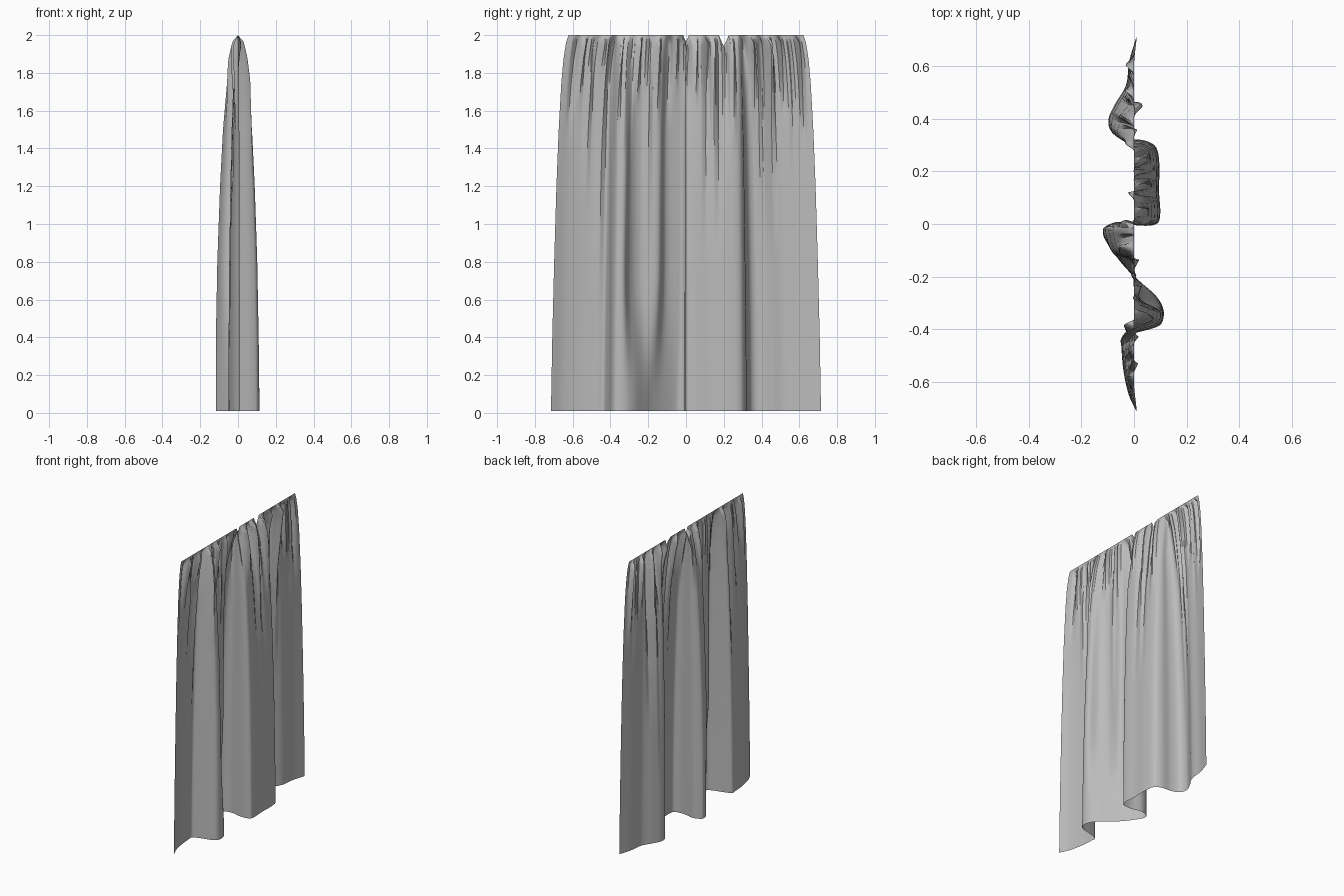
import bpy, bmesh, math, random
from mathutils import Vector

if "Cube" in bpy.data.objects:
    bpy.data.objects.remove(bpy.data.objects["Cube"])

random.seed(7)

# Hem line of the cloth as (x, y), from one side edge to the other
HEM = [(.01, -.715), (-.02, -.65), (-.04, -.56), (-.048, -.47), (-.047, -.435), (.0, -.416),
       (.075, -.396), (.107, -.375), (.112, -.325), (.085, -.275), (.03, -.225), (-.02, -.18),
       (-.07, -.12), (-.115, -.05), (-.115, -.015), (-.06, .008), (.02, -.006), (.085, .0),
       (.1, .04), (.095, .13), (.097, .22), (.085, .29), (.04, .318), (-.03, .325),
       (-.085, .35), (-.097, .4), (-.07, .46), (-.03, .53), (-.018, .62), (.01, .715)]
# Higher up, the slanted stretch of the hem turns into two steeper walls
STEPPED = {8: (.105, -.335), 9: (.04, -.305), 10: (.0, -.25), 11: (-.01, -.15), 12: (-.085, -.115)}
UPPER = [STEPPED.get(i, p) for i, p in enumerate(HEM)]

# Height, depth of the big folds, and half width of the sheet
FALL = [(0, 1, .715), (.4, .97, .708), (.8, .91, .698), (1.2, .79, .686), (1.5, .66, .674),
        (1.75, .48, .66), (1.88, .34, .648), (1.96, .18, .635), (2, .0, .622)]


def fall(z):
    for a, b in zip(FALL, FALL[1:]):
        if z <= b[0]:
            t = (z - a[0]) / (b[0] - a[0])
            return a[1] + (b[1] - a[1]) * t, a[2] + (b[2] - a[2]) * t
    return FALL[-1][1:]


def spline(points, steps):
    """Catmull-Rom curve through the points."""
    p = [Vector(q) for q in points]
    p = [2 * p[0] - p[1]] + p + [2 * p[-1] - p[-2]]
    out = []
    for i in range(1, len(p) - 2):
        a, b, c, d = p[i - 1:i + 3]
        for k in range(steps):
            t = k / steps
            out.append(.5 * (2 * b + (c - a) * t + (2 * a - 5 * b + 4 * c - d) * t * t
                             + (3 * b - a - 3 * c + d) * t ** 3))
    return out + [p[-2]]


# Gathered pleats below the rail: (y, half width, depth, length)
pleats = []
for i in range(25):
    y = -.66 + i * .055 + random.uniform(-.004, .004)
    pleats.append((y, .03, (1 if i % 2 else -1) * random.uniform(.022, .032),
                   random.uniform(.25, .7)))
# Long creases that run far down the sheet
pleats += [(-.55, .035, .02, .9), (-.47, .04, .022, 1.45), (-.21, .04, .015, 1.2),
           (.11, .04, -.02, 1.2), (.18, .04, -.025, 1.1),
           (.41, .035, .018, 1.6), (.48, .045, .035, 1.2), (.6, .035, -.018, .8)]
NOTCHES = [(0, .018, .035), (.23, .03, .06)]


def pleat_offset(y, z):
    """Sum of the V-shaped pleats, tapering towards their lower tips."""
    total, drop = 0, 2 - z
    for py, w, depth, length in pleats:
        if drop < length:
            s = (y - py) / w
            # one flank is steeper, on the side given by the pleat direction
            tri = max(0, 1 - abs(s) * (1.8 if s * depth > 0 else 1))
            total += depth * tri * min(1, drop / .045) * (1 - (drop / length) ** 1.2)
    return total


# Columns of the sheet, with extra ones along every crease
low, high = spline(HEM, 6), spline(UPPER, 6)
creases = [p[0] + s * p[1] for p in pleats for s in (-1, -.55, 0, .55, 1)]
creases += [c + s * w for c, w, d in NOTCHES for s in (-1, 0, 1)]
columns = []
for j in range(len(low) - 1):
    a, b, c, d = low[j], low[j + 1], high[j], high[j + 1]
    columns.append((a, c))
    if abs(d.y - c.y) > .002:
        last = 0
        for t in sorted((k - c.y) / (d.y - c.y) for k in creases):
            if last + .15 < t < .85:
                columns.append((a.lerp(b, t), c.lerp(d, t)))
                last = t
columns.append((low[-1], high[-1]))

grey = bpy.data.materials.new("grey cloth")
grey.diffuse_color = (.5, .5, .5, 1)
grey.use_nodes = True
grey.node_tree.nodes["Principled BSDF"].inputs["Base Color"].default_value = grey.diffuse_color

# Hanging cloth sheet
rows = [.01 + 1.99 * (1 - (1 - i / 40) ** 1.7) for i in range(41)]
bm = bmesh.new()
grid = []
for z in rows:
    depth, half = fall(z)
    m = min(1, max(0, (z - .05) / .75))
    m = m * m * (3 - 2 * m)
    line = []
    for lo, hi in columns:
        q = lo.lerp(hi, m)
        edge = min(1, (.715 - abs(q.y)) / .05)
        fold = pleat_offset(hi.y, z) * edge
        limit = min(.117 * depth + .01, .117, (2 - z) * .85)
        x = max(-limit, min(limit, q.x * depth + fold))
        # pleats lean sideways near the top
        y = q.y * half / .715 + .5 * abs(fold) * max(0, (z - 1.4) / .6)
        # small V gaps in the top edge
        dip = sum(d * max(0, 1 - abs(hi.y - c) / w) for c, w, d in NOTCHES)
        line.append(bm.verts.new((x, y, z - dip * max(0, (z - 1.7) / .3))))
    grid.append(line)
for r0, r1 in zip(grid, grid[1:]):
    for j in range(len(columns) - 1):
        bm.faces.new((r0[j], r0[j + 1], r1[j + 1], r1[j]))
mesh = bpy.data.meshes.new("curtain")
bm.to_mesh(mesh)
bm.free()
mesh.materials.append(grey)
curtain = bpy.data.objects.new("curtain", mesh)
bpy.context.collection.objects.link(curtain)
bpy.context.view_layer.objects.active = curtain
curtain.select_set(True)
bpy.ops.object.shade_smooth_by_angle(angle=math.radians(30))
